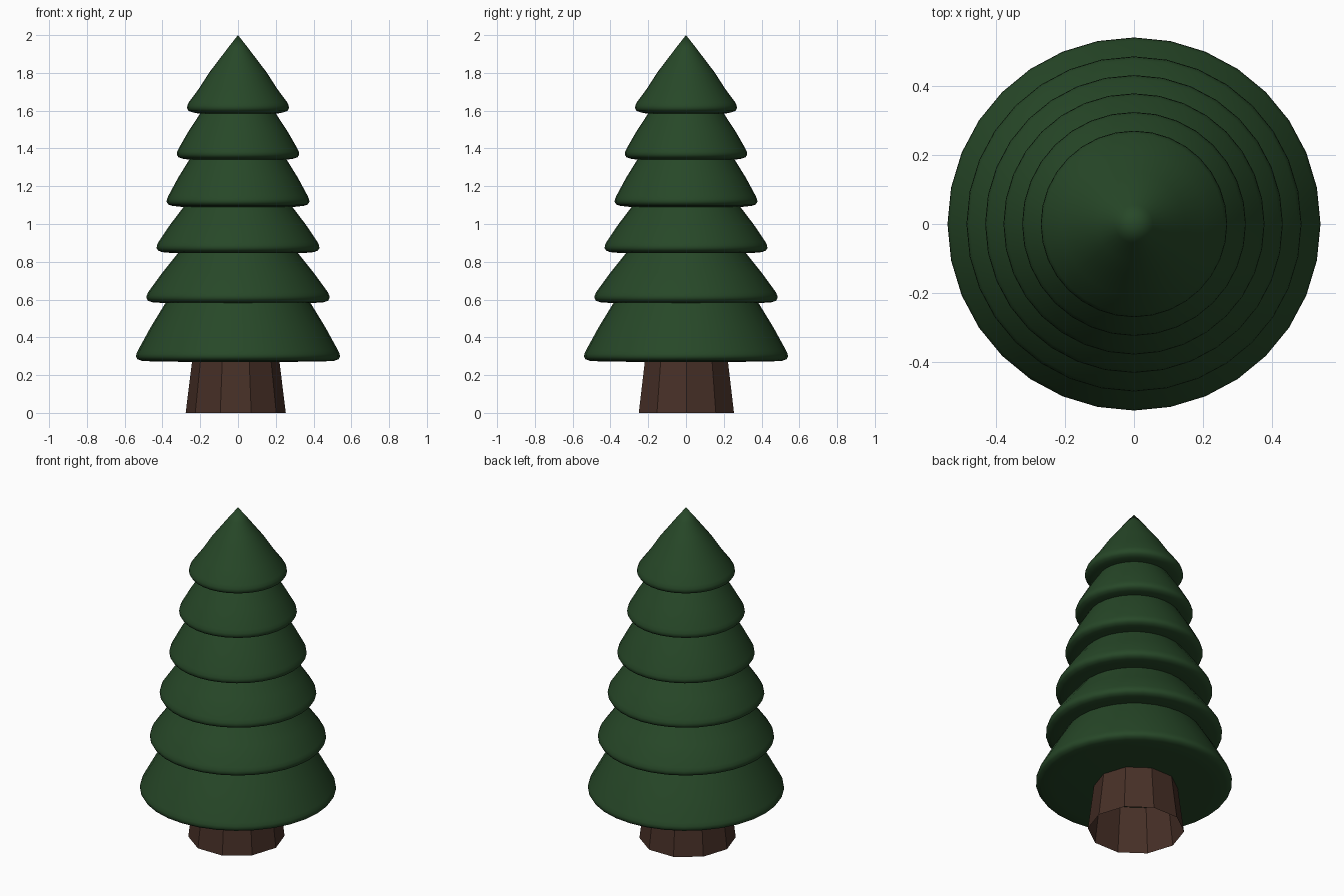
import bpy, bmesh, math

if "Cube" in bpy.data.objects:
    bpy.data.objects.remove(bpy.data.objects["Cube"])


def material(name, rgb):
    m = bpy.data.materials.new(name)
    m.diffuse_color = (*rgb, 1.0)
    m.use_nodes = True
    m.node_tree.nodes["Principled BSDF"].inputs["Base Color"].default_value = m.diffuse_color
    return m


green = material("dark_green", (0.020, 0.064, 0.021))
brown = material("bark_brown", (0.062, 0.029, 0.020))


def lathe(name, profile, sides, mat, centre=(0, 0), smooth=True):
    """Revolve (radius, z) points around a vertical axis; radius 0 makes a pole."""
    bm = bmesh.new()
    cx, cy = centre
    rings = []
    for r, z in profile:
        if r == 0:
            rings.append([bm.verts.new((cx, cy, z))] * sides)
        else:
            rings.append([bm.verts.new((cx + r * math.cos(2 * math.pi * i / sides),
                                        cy + r * math.sin(2 * math.pi * i / sides), z))
                          for i in range(sides)])
    for a, b in zip(rings, rings[1:]):
        for i in range(sides):
            j = (i + 1) % sides
            corners = list(dict.fromkeys((a[i], a[j], b[j], b[i])))
            bm.faces.new(corners).smooth = smooth
    me = bpy.data.meshes.new(name)
    bm.to_mesh(me)
    bm.free()
    me.materials.append(mat)
    ob = bpy.data.objects.new(name, me)
    bpy.context.collection.objects.link(ob)
    return ob


# Trunk: open, tapered ten-sided tube
lathe("trunk", [(0.265, 0), (0.231, 0.275)], 10, brown, (-0.012, 0.002), smooth=False)

# Foliage tiers: base height, rim radius, radius and height where the next tier covers it
tiers = [
    (0.270, 0.540, 0.385, 0.580),
    (0.580, 0.485, 0.318, 0.845),
    (0.845, 0.431, 0.288, 1.090),
    (1.090, 0.378, 0.258, 1.340),
    (1.340, 0.324, 0.200, 1.585),
]


def lip(base, r):
    """Flat underside and rounded rim shared by every tier."""
    return [(0, base), (r * 0.80, base + 0.001), (r - 0.03, base + 0.006),
            (r - 0.008, base + 0.014), (r, base + 0.028), (r - 0.002, base + 0.042),
            (r - 0.010, base + 0.060)]


for n, (base, r, top_r, top_z) in enumerate(tiers, 1):
    r0, z0 = r - 0.010, base + 0.060
    mid = ((r0 + top_r) / 2 + 0.004, (z0 + top_z) / 2)
    profile = lip(base, r) + [mid, (top_r, top_z), (top_r - 0.02, top_z + 0.03), (0, top_z + 0.03)]
    lathe(f"foliage_tier_{n}", profile, 32, green)

# Pointed crown
lathe("foliage_crown",
      lip(1.585, 0.270) + [(0.208, 1.715), (0.150, 1.805), (0.108, 1.860), (0.055, 1.930), (0, 2.0)],
      32, green)
